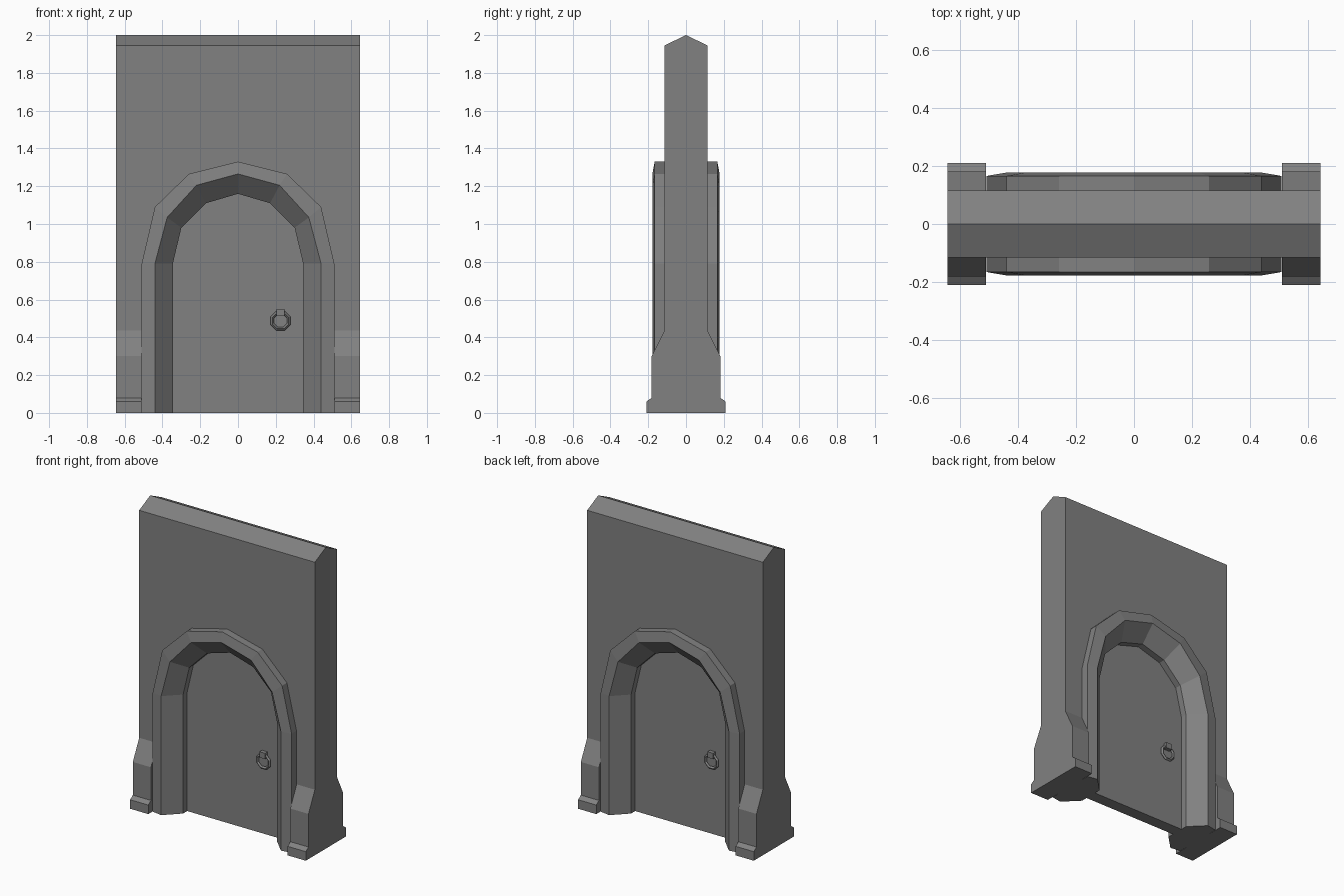
import bpy
import bmesh
from math import pi
from mathutils import Matrix

cube = bpy.data.objects.get("Cube")
if cube:
    bpy.data.objects.remove(cube, do_unlink=True)

stone = bpy.data.materials.new("grey stone")
stone.use_nodes = True
GREY = (0.22, 0.22, 0.22, 1)
stone.diffuse_color = GREY
stone.node_tree.nodes["Principled BSDF"].inputs["Base Color"].default_value = GREY

HALF, FACE, EAVE, RIDGE = 0.645, 0.115, 1.945, 2.0
DOOR_Y = 0.04


def finish(bm, name):
    bmesh.ops.remove_doubles(bm, verts=bm.verts, dist=0.0005)
    bmesh.ops.recalc_face_normals(bm, faces=bm.faces)
    mesh = bpy.data.meshes.new(name)
    bm.to_mesh(mesh)
    bm.free()
    mesh.materials.append(stone)
    obj = bpy.data.objects.new(name, mesh)
    bpy.context.collection.objects.link(obj)
    return obj


def face(bm, points):
    return bm.faces.new([bm.verts.new(p) for p in points])


def add_half_turn(bm):
    """Repeat everything on the other side of the wall."""
    copy = bmesh.ops.duplicate(bm, geom=bm.verts[:] + bm.edges[:] + bm.faces[:])
    verts = [v for v in copy["geom"] if isinstance(v, bmesh.types.BMVert)]
    bmesh.ops.rotate(bm, verts=verts, matrix=Matrix.Rotation(pi, 3, "Z"))


def arch(half):
    """Whole arch outline from its right half, foot to crown."""
    return half + [(-x, z) for x, z in reversed(half[:-1])]


outer = arch([(0.51, 0), (0.51, 0.79), (0.44, 1.09), (0.26, 1.265), (0, 1.33)])
middle = arch([(0.44, 0), (0.44, 0.79), (0.375, 1.035), (0.22, 1.205), (0, 1.265)])
inner = arch([(0.345, 0), (0.345, 0.79), (0.30, 0.98), (0.17, 1.11), (0, 1.16)])
rings = [(outer, FACE), (outer, 0.166), (middle, 0.178), (inner, 0.083), (inner, DOOR_Y)]
loops = [[(x, -y, z) for x, z in ring] for ring, y in rings]

# Wall with arch moulding, splayed opening and door panel
bm = bmesh.new()
face(bm, [(-HALF, -FACE, 0), (-HALF, -FACE, EAVE), (HALF, -FACE, EAVE),
          (HALF, -FACE, 0)] + loops[0])
for a, b in zip(loops, loops[1:]):
    for i in range(len(a) - 1):
        face(bm, [a[i], a[i + 1], b[i + 1], b[i]])
face(bm, loops[-1])
# Sloping coping and wall end
face(bm, [(-HALF, -FACE, EAVE), (HALF, -FACE, EAVE), (HALF, 0, RIDGE), (-HALF, 0, RIDGE)])
face(bm, [(HALF, -FACE, 0), (HALF, FACE, 0), (HALF, FACE, EAVE),
          (HALF, 0, RIDGE), (HALF, -FACE, EAVE)])
add_half_turn(bm)
# Underside follows the jamb section
foot = [(HALF, -FACE, 0)] + [loop[0] for loop in loops]
foot += [(-x, y, z) for x, y, z in reversed(foot)]
face(bm, foot + [(-x, -y, z) for x, y, z in foot])
finish(bm, "arched_wall")

# Four buttresses with sloped tops and plinths
profile = [(FACE, 0), (0.21, 0), (0.21, 0.06), (0.182, 0.08), (0.182, 0.30), (FACE, 0.435)]
for side, x0, x1 in (("left", 0.512, HALF), ("right", -HALF, -0.512)):
    for end, sign in (("front", -1), ("back", 1)):
        bm = bmesh.new()
        base = face(bm, [(x0, sign * y, z) for y, z in profile])
        ext = bmesh.ops.extrude_face_region(bm, geom=[base], use_keep_orig=True)
        moved = [v for v in ext["geom"] if isinstance(v, bmesh.types.BMVert)]
        bmesh.ops.translate(bm, verts=moved, vec=(x1 - x0, 0, 0))
        finish(bm, f"{end}_{side}_buttress")

# Ring handle and its bracket on each door face
for end, turn in (("front", 0), ("back", pi)):
    bpy.ops.mesh.primitive_torus_add(
        major_segments=8, minor_segments=4, major_radius=0.046, minor_radius=0.010,
        location=(0.225, -0.052, 0.488), rotation=(pi / 2, pi / 8, 0))
    ring = bpy.context.object
    ring.name = end + "_door_ring"
    ring.data.materials.append(stone)
    ring.matrix_world = (Matrix.Rotation(turn, 4, "Z")
                         @ Matrix.Translation((0.225, -0.052, 0.488))
                         @ Matrix.Rotation(pi / 2, 4, "X") @ Matrix.Rotation(pi / 8, 4, "Z"))
    bm = bmesh.new()
    bmesh.ops.create_cube(bm, size=1)
    bmesh.ops.scale(bm, verts=bm.verts, vec=(0.042, 0.028, 0.038))
    bmesh.ops.translate(bm, verts=bm.verts, vec=(0.225, -0.053, 0.532))
    bmesh.ops.rotate(bm, verts=bm.verts, matrix=Matrix.Rotation(turn, 3, "Z"))
    finish(bm, end + "_ring_bracket")
